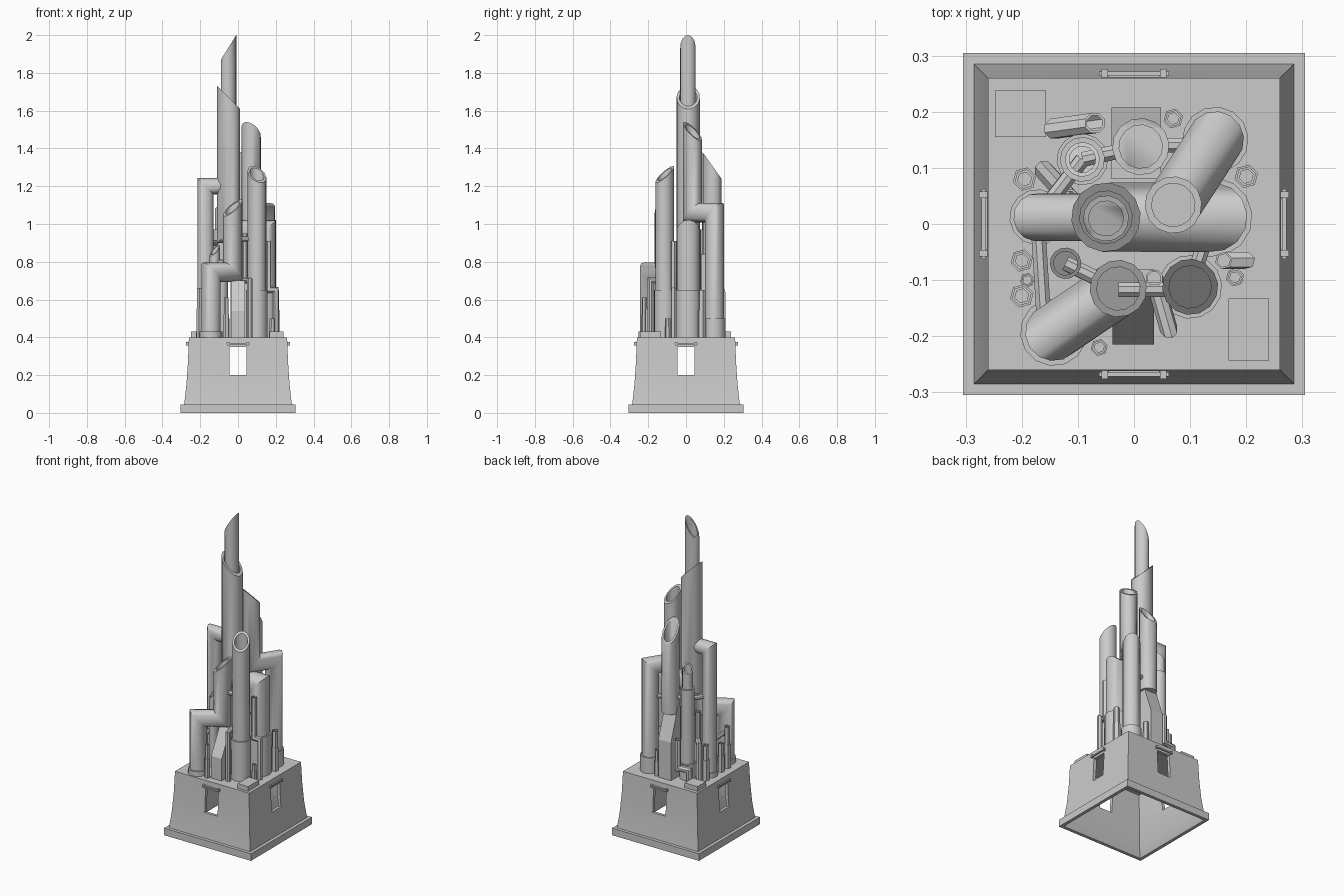
import bpy, bmesh, math
from mathutils import Vector, Matrix

if "Cube" in bpy.data.objects:
    bpy.data.objects.remove(bpy.data.objects["Cube"])


def finish(name, bm, angle=40):
    bmesh.ops.recalc_face_normals(bm, faces=bm.faces)
    me = bpy.data.meshes.new(name)
    bm.to_mesh(me)
    bm.free()
    ob = bpy.data.objects.new(name, me)
    bpy.context.collection.objects.link(ob)
    bpy.ops.object.select_all(action='DESELECT')
    bpy.context.view_layer.objects.active = ob
    ob.select_set(True)
    if angle:
        bpy.ops.object.shade_smooth_by_angle(angle=math.radians(angle))
    return ob


def box(name, lo, hi, rot=0):
    lo, hi = Vector(lo), Vector(hi)
    bm = bmesh.new()
    bmesh.ops.create_cube(bm, size=1, matrix=Matrix.Rotation(rot, 4, 'Z')
                          @ Matrix.Translation((lo + hi) / 2)
                          @ Matrix.Diagonal((*(hi - lo), 1)))
    return finish(name, bm, 0)


def bridge(bm, a, b):
    n = len(a)
    for i in range(n):
        bm.faces.new((a[i], a[(i + 1) % n], b[(i + 1) % n], b[i]))


def pipe(name, pts, r, slope=(0, 0), n=14, wall=0.76, depth=0.2):
    """Mitred pipe along a path; hollow end cut at slope (dz/dx, dz/dy)."""
    pts = [Vector(p) for p in pts]
    d = (pts[1] - pts[0]).normalized()
    u = d.orthogonal().normalized()
    w = d.cross(u)
    cur = [pts[0] + r * (math.cos(t) * u + math.sin(t) * w)
           for t in (2 * math.pi * (i + .5) / n for i in range(n))]
    bm = bmesh.new()
    ring = [bm.verts.new(c) for c in cur]
    bm.faces.new(ring)
    for i in range(1, len(pts)):
        d = (pts[i] - pts[i - 1]).normalized()
        if i < len(pts) - 1:
            nrm = d + (pts[i + 1] - pts[i]).normalized()
        else:
            nrm = Vector((-slope[0], -slope[1], 1)) if d.z > .5 else d
        cur = [c + d * ((pts[i] - c).dot(nrm) / d.dot(nrm)) for c in cur]
        new = [bm.verts.new(c) for c in cur]
        bridge(bm, ring, new)
        ring = new
    # rim and bore
    rim = [bm.verts.new(pts[-1].lerp(c, wall)) for c in cur]
    low = [bm.verts.new(v.co - d * depth) for v in rim]
    bridge(bm, ring, rim)
    bridge(bm, rim, low)
    bm.faces.new(low)
    return finish(name, bm)


def upright(name, x, y, z, r, slope=(0, 0), n=14, z0=0.39, **k):
    return pipe(name, [(x, y, z0), (x, y, z)], r, slope, n, **k)


def step_pipe(name, a, b, bend, top, r, slope=(0, 0), n=14):
    """Rises at a, crosses to b at height bend, then rises to top."""
    return pipe(name, [(*a, .39), (*a, bend), (*b, bend), (*b, top)], r, slope, n)


def link(name, a, b, z, r=.014):
    return pipe(name, [(*a, z), (*b, z)], r, n=8, depth=.01)


# hollow pedestal with flared walls
bm = bmesh.new()
prof = [(.285, 0), (.305, 0), (.305, .045), (.285, .045), (.273, .15),
        (.265, .27), (.26, .4), (.24, .38), (.245, .27), (.265, .045)]
rings = [[bm.verts.new((sx * h, sy * h, z)) for sx, sy in
          ((-1, -1), (1, -1), (1, 1), (-1, 1))] for h, z in prof]
for i, ring in enumerate(rings):
    if i != 6:
        bridge(bm, ring, rings[(i + 1) % len(rings)])
bm.faces.new(rings[6])
bm.faces.new(rings[7])
base = finish('pedestal', bm, 20)

# window openings through each wall
for k in range(2):
    cut = box('window_cutter', (-.045, -.5, .2), (.045, .5, .35), k * math.pi / 2)
    cut.hide_render = True
    mod = base.modifiers.new('window', 'BOOLEAN')
    mod.operation, mod.solver, mod.object = 'DIFFERENCE', 'EXACT', cut
    bpy.ops.object.select_all(action='DESELECT')
    bpy.context.view_layer.objects.active = base
    base.select_set(True)
    bpy.ops.object.modifier_apply(modifier=mod.name)
    bpy.data.objects.remove(cut)

# rail above each window
for k in range(4):
    a = k * math.pi / 2
    box('window_rail', (-.062, -.272, .362), (.062, -.264, .37), a)
    for s in (-.052, .052):
        box('rail_bracket', (s - .006, -.276, .358), (s + .006, -.255, .374), a)

# low pads on the deck
box('deck_pad_back', (-.248, .155, .395), (-.157, .238, .43))
box('deck_pad_front', (.168, -.243, .395), (.241, -.133, .43))

# sloped vent housings
for name, x0, x1, prof in (
        ('front_vent', -.038, .036, [(-.215, .39), (-.215, .54), (-.13, .7), (-.08, .7), (-.08, .39)]),
        ('back_vent', -.04, .048, [(.208, .39), (.208, .64), (.14, .84), (.08, .84), (.08, .39)])):
    bm = bmesh.new()
    a, b = ([bm.verts.new((x, y, z)) for y, z in prof] for x in (x0, x1))
    bridge(bm, a, b)
    bm.faces.new(a)
    bm.faces.new(b)
    finish(name, bm, 0)

# central stack: wide stepped pipe with a slim spire inside
step_pipe('central_pipe', (.14, .012), (-.05, .012), .96, 1.67, .062, (-1, 0))
upright('spire', -.05, .01, 1.935, .041, (1.6, 0), z0=1.4)

# large pipes around the centre
pipe('left_elbow_pipe', [(-.172, .012, .39), (-.172, .012, 1.2), (-.08, .012, 1.2)], .043, depth=.01)
step_pipe('right_back_pipe', (.145, .15), (.07, .034), 1.06, 1.49, .051, (-.5, -.85))
step_pipe('front_left_pipe', (-.143, -.193), (-.028, -.115), .745, 1.085, .051, (.75, .45))
upright('front_right_pipe', .1, -.112, 1.263, .05, (-.4, .8), depth=.3)
upright('back_pipe', .012, .138, 1.31, .051, (0, -1.4), z0=.8)
upright('back_left_pipe', -.092, .115, .97, .04)
upright('back_left_inner_pipe', -.092, .115, 1.09, .031, (.5, -.5))
upright('left_front_pipe', -.122, -.07, .86, .028, (.9, .6))

# collars at the feet
for x, y, z, r in ((.14, .012, .65, .071), (-.172, .012, .43, .05), (.145, .15, .5, .059),
                   (-.143, -.193, .43, .06), (.1, -.112, .65, .057), (-.092, .115, .5, .046)):
    upright('foot_collar', x, y, z, r, wall=.8, depth=.005)

# thin stepped pipes
step_pipe('thin_step_front', (.062, -.188), (.036, -.097), .7, .95, .016, n=8)
step_pipe('thin_step_right', (.2, -.065), (.16, -.065), .65, .91, .016, n=6)
step_pipe('thin_step_back', (-.142, .17), (-.07, .18), .48, .66, .019, n=8)
step_pipe('thin_step_left', (-.16, .095), (-.115, .045), .62, .8, .018, n=8)

# slim six-sided tubes
for x, y, z, r in ((-.195, .08, .62, .018), (-.2, -.128, .66, .018), (-.19, -.1, .5, .011),
                   (-.2, -.065, .58, .017), (.07, .188, .56, .015), (.2, .085, .65, .018),
                   (.18, -.095, .5, .014), (-.062, -.22, .61, .013)):
    upright('slim_tube', x, y, z, r, n=6, wall=.7, depth=.1)
    upright('slim_tube_sleeve', x, y, .39 + (z - .39) * .6, r * 1.2, n=6, depth=.005)

# cross links between pipes
for a, b, z in (((-.028, -.117), (.1, -.117), .92), ((.012, .138), (-.092, .115), .9),
                ((.012, .14), (.145, .14), .88), ((.1, -.112), (.14, .012), .8),
                ((-.172, .012), (-.16, -.18), .6), ((-.122, -.07), (-.028, -.115), .8),
                ((-.172, .012), (-.092, .115), .9)):
    link('cross_link', a, b, z)
